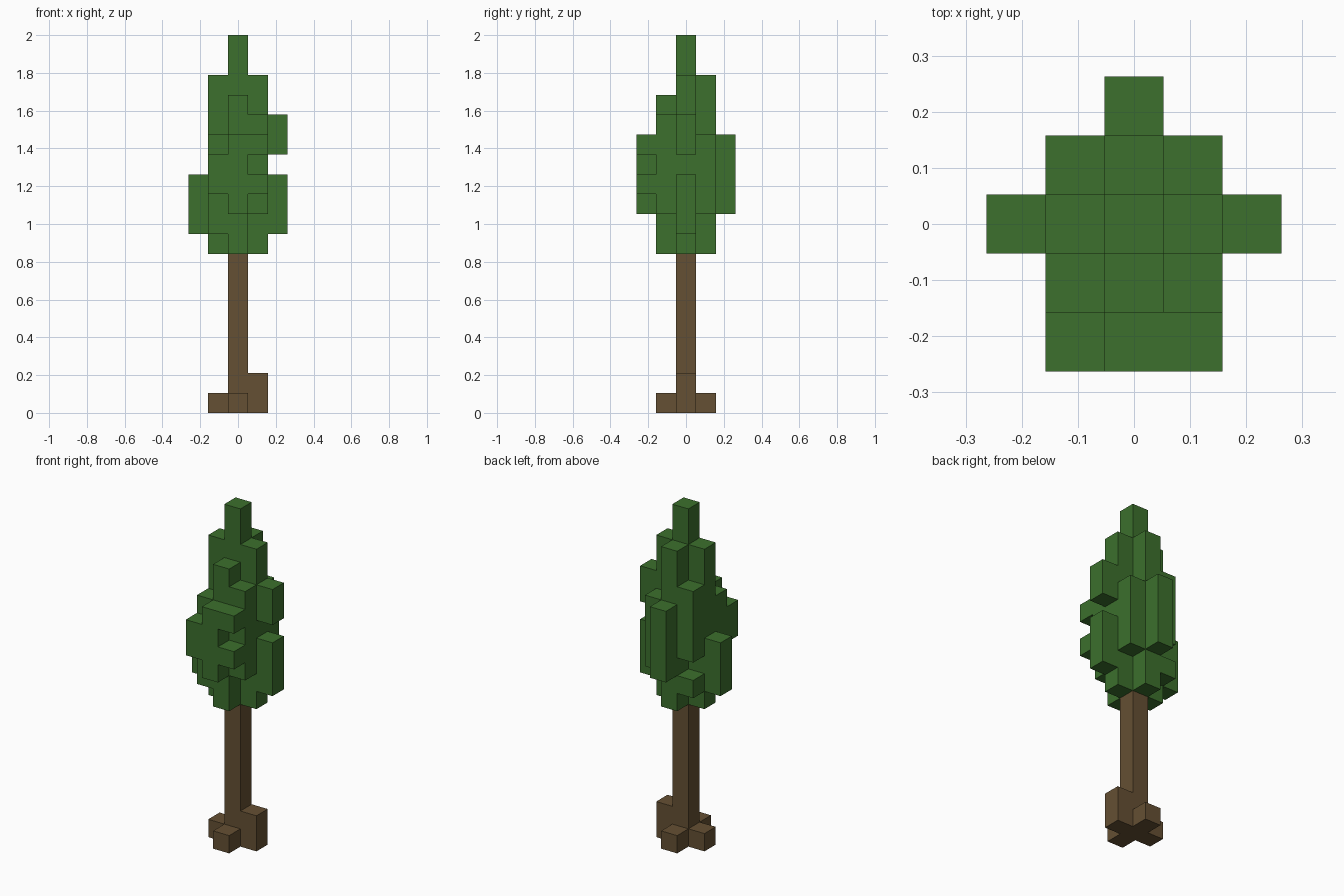
import bpy
import bmesh
from mathutils import Vector

cube = bpy.data.objects.get("Cube")
if cube:
    bpy.data.objects.remove(cube, do_unlink=True)

UNIT = 2 / 19  # edge of one block; the tree is 19 blocks tall


def make_material(name, rgb):
    mat = bpy.data.materials.new(name)
    mat.use_nodes = True
    mat.diffuse_color = (*rgb, 1)
    bsdf = next(n for n in mat.node_tree.nodes if n.type == 'BSDF_PRINCIPLED')
    bsdf.inputs["Base Color"].default_value = (*rgb, 1)
    return mat


def build_blocks(name, columns, mat):
    """Join block columns (x, y, bottom, top) into one outer shell."""
    filled = {(x, y, z) for x, y, low, high in columns for z in range(low, high)}
    bm = bmesh.new()
    for cell in filled:
        for axis in range(3):
            for sign in (-1, 1):
                normal = Vector((0, 0, 0))
                normal[axis] = sign
                if tuple(int(c + n) for c, n in zip(cell, normal)) in filled:
                    continue
                # Exposed side of this block
                u = Vector((0, 0, 0))
                u[(axis + 1) % 3] = 0.5
                v = normal.cross(u)
                mid = Vector(cell) + Vector((0, 0, 0.5)) + normal / 2
                corners = (mid - u - v, mid + u - v, mid + u + v, mid - u + v)
                bm.faces.new([bm.verts.new(c * UNIT) for c in corners])
    bmesh.ops.remove_doubles(bm, verts=bm.verts, dist=UNIT / 100)
    bmesh.ops.dissolve_limit(bm, angle_limit=0.01, verts=bm.verts, edges=bm.edges)
    mesh = bpy.data.meshes.new(name)
    bm.to_mesh(mesh)
    bm.free()
    mesh.materials.append(mat)
    obj = bpy.data.objects.new(name, mesh)
    bpy.context.collection.objects.link(obj)
    return obj


bark = make_material("bark_brown", (0.130, 0.080, 0.033))
leaf = make_material("leaf_green", (0.045, 0.162, 0.026))

# Trunk with four roots, one of them taller
build_blocks("trunk_and_roots", [
    (0, 0, 0, 8),
    (1, 0, 0, 2), (-1, 0, 0, 1), (0, -1, 0, 1), (0, 1, 0, 1),
], bark)

# Crown: central spire, inner cross, corner columns, outer clumps
build_blocks("crown", [
    (0, 0, 8, 19),
    (1, 0, 8, 17), (-1, 0, 8, 17), (0, 1, 8, 17), (0, -1, 8, 16),
    (1, -1, 10, 15), (-1, -1, 9, 14), (1, 1, 10, 14),
    (-1, 1, 11, 15), (-1, 1, 9, 10),
    (2, 0, 13, 15), (2, 0, 9, 12), (-2, 0, 9, 12), (0, 2, 10, 14),
    (0, -2, 10, 14), (-1, -2, 11, 13), (1, -2, 13, 14), (1, -2, 11, 12),
], leaf)
